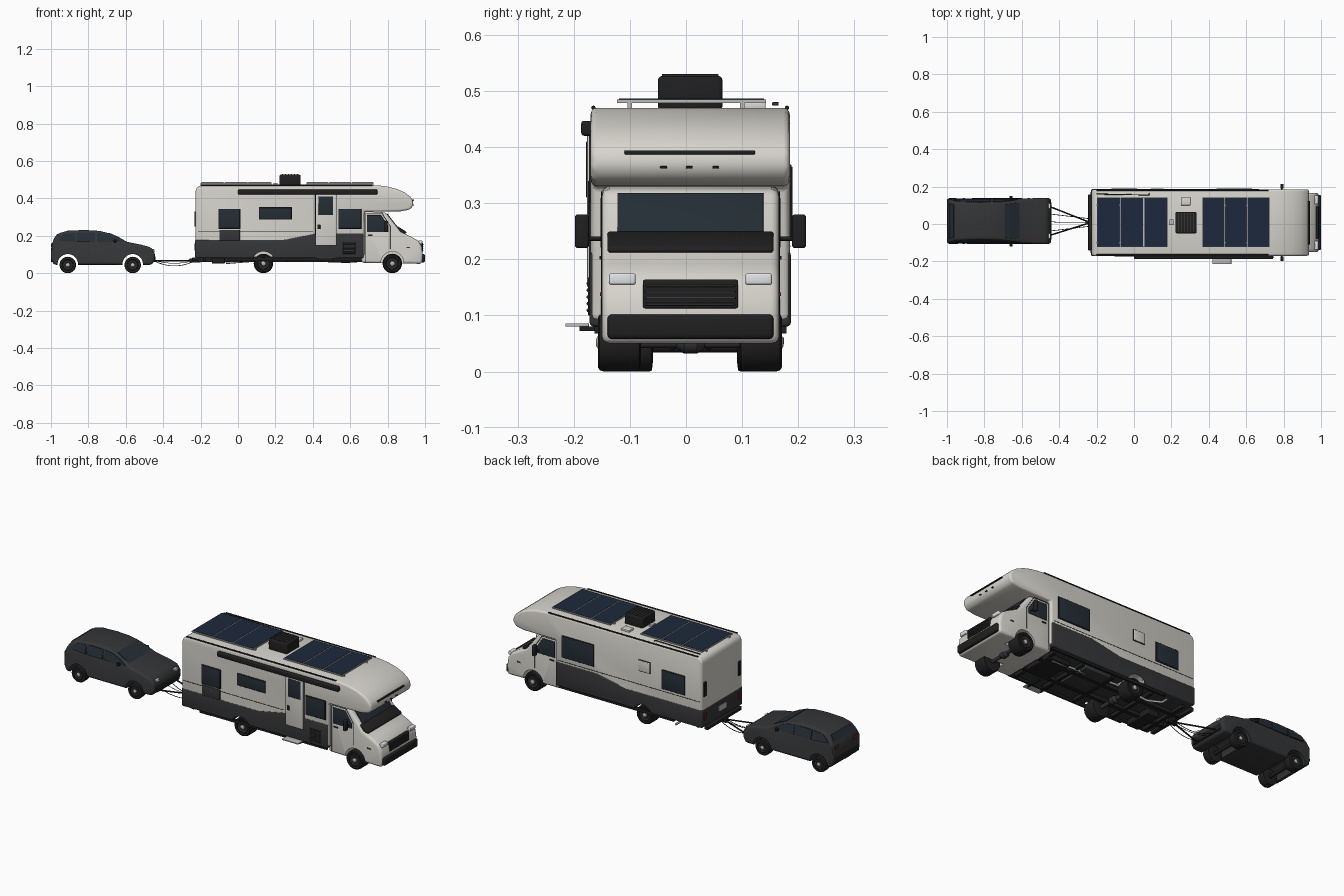
import bpy, bmesh, math
from mathutils import Vector

if "Cube" in bpy.data.objects:
    bpy.data.objects.remove(bpy.data.objects["Cube"])

def mat(name, c):
    m = bpy.data.materials.new(name)
    m.diffuse_color = (*c, 1)
    m.use_nodes = True
    m.node_tree.nodes["Principled BSDF"].inputs["Base Color"].default_value = m.diffuse_color
    return m
WHITE = mat("cream_paint", (.68, .66, .61))
DARK = mat("charcoal", (.035, .036, .038))
BLACK = mat("black_plastic", (.014, .014, .014))
GLASS = mat("tinted_glass", (.018, .027, .036))
SOLAR = mat("solar_blue", (.012, .022, .045))
METAL = mat("bright_metal", (.5, .5, .5))
LENS = mat("lamp_lens", (.75, .77, .8))
RED = mat("red_lens", (.15, .015, .015))
CY, CAR = .008, .016          # centre lines of motorhome and car

def finish(name, bm, m, bevel=0, seg=3):
    bmesh.ops.recalc_face_normals(bm, faces=bm.faces)
    me = bpy.data.meshes.new(name)
    bm.to_mesh(me); bm.free()
    me.materials.append(m)
    o = bpy.data.objects.new(name, me)
    bpy.context.collection.objects.link(o)
    if bevel:
        b = o.modifiers.new("bevel", 'BEVEL')
        b.width, b.segments, b.limit_method, b.angle_limit = bevel, seg, 'ANGLE', math.radians(32)
    return o

def prism(name, pts, y0, y1, m, bevel=0, taper=None):
    """Extrude an x-z profile along y; taper(z) narrows it about its middle."""
    bm = bmesh.new()
    f = bm.faces.new([bm.verts.new((x, y0, z)) for x, z in pts])
    r = bmesh.ops.extrude_face_region(bm, geom=[f])
    for v in r['geom']:
        if isinstance(v, bmesh.types.BMVert):
            v.co.y = y1
    if taper:
        c = (y0 + y1) / 2
        for v in bm.verts:
            v.co.y = c + (v.co.y - c) * taper(v.co.z)
    return finish(name, bm, m, bevel)

def box(name, x0, x1, y0, y1, z0, z1, m, bevel=0):
    return prism(name, [(x0, z0), (x1, z0), (x1, z1), (x0, z1)], y0, y1, m, bevel)

def lathe(name, prof, c, m, n=36):
    """Spin (radius, y) points about a y axis through c."""
    bm = bmesh.new()
    rings = [[bm.verts.new((c[0] + r * math.cos(2 * math.pi * i / n), c[1] + y,
              c[2] + r * math.sin(2 * math.pi * i / n))) for i in range(n)] for r, y in prof]
    for a, b in zip(rings, rings[1:]):
        for i in range(n):
            bm.faces.new((a[i], a[(i + 1) % n], b[(i + 1) % n], b[i]))
    bm.faces.new(rings[0]); bm.faces.new(rings[-1])
    return finish(name, bm, m)

def tube(name, pts, r, m):
    cu = bpy.data.curves.new(name, 'CURVE')
    cu.dimensions, cu.bevel_depth, cu.bevel_resolution, cu.use_fill_caps = '3D', r, 2, True
    s = cu.splines.new('POLY')
    s.points.add(len(pts) - 1)
    for p, q in zip(s.points, pts):
        p.co = (*q, 1)
    cu.materials.append(m)
    o = bpy.data.objects.new(name, cu)
    bpy.context.collection.objects.link(o)

def wheel(name, x, yo, yi, r):
    """Wheel from outer face yo to inner face yi."""
    s, w = (1 if yi > yo else -1), abs(yi - yo)
    lathe(name + "_tire", [(r * q, s * t * w) for q, t in
          [(.62, .08), (.66, .02), (.85, 0), (.95, .04), (1, .14), (1, .86), (.95, .96), (.6, 1)]], (x, yo, r), BLACK)
    lathe(name + "_rim", [(r * .62, s * .1 * w), (r * .56, s * .05 * w), (r * .3, s * .12 * w)], (x, yo, r), DARK)
    lathe(name + "_hub", [(r * .24, s * .14 * w), (r * .22, 0), (r * .12, -s * .003)], (x, yo, r), METAL, 16)

cutters = []
def arch(targets, x, y0, y1, z, r):
    c = lathe("arch_cutter", [(r, 0), (r, y1 - y0)], (x, y0, z), BLACK, 40)
    c.hide_render = True
    cutters.append(c)
    for o in targets:
        b = o.modifiers.new("arch", 'BOOLEAN')
        b.object, b.operation, b.solver = c, 'DIFFERENCE', 'EXACT'

# ---- motorhome shell, skirt and cab
Y0, Y1 = -.17, .185
body = prism("coach_body", [(-.227, .09), (.675, .09), (.675, .33), (.87, .331), (.92, .34), (.937, .362),
    (.935, .39), (.92, .41), (.89, .432), (.85, .45), (.8, .463), (.745, .47), (-.19, .47), (-.215, .464), (-.227, .445)],
    Y0, Y1, WHITE, .014)
skirt = prism("lower_skirt", [(-.229, .08), (.672, .08), (.672, .215), (.42, .215), (.24, .18), (-.229, .18)],
    Y0 - .002, Y1 + .002, DARK, .008)
cab = prism("cab_body", [(.66, .055), (.985, .05), (.988, .1), (.982, .145), (.965, .172), (.93, .193), (.87, .222),
    (.79, .325), (.66, .332)], CY - .158, CY + .158, WHITE, .014)
for x, t in ((.136, [body, skirt]), (.825, [cab])):
    arch(t, x, -.25, -.07, .055, .061)
    arch(t, x, .086, .25, .055, .061)
wheel_y = ((-.157, -.08), (.171, .095))
for i, (a, b) in enumerate(wheel_y):
    wheel(f"front_wheel_{i}", .825, a, b, .052)
    wheel(f"rear_wheel_{i}", .136, a, b, .052)

# ---- cab details
def cab_slab(name, a, b, y0, y1, t, m):
    n = Vector((a[1] - b[1], b[0] - a[0])).normalized() * t
    prism(name, [(a[0] - n.x, a[1] - n.y), (b[0] - n.x, b[1] - n.y), (b[0] + n.x, b[1] + n.y), (a[0] + n.x, a[1] + n.y)],
          CY + y0, CY + y1, m, .001)
cab_slab("windshield", (.796, .317), (.862, .232), -.13, .13, .003, GLASS)
prism("hood_deflector", [(.84, .25), (.855, .25), (.9, .222), (.9, .212), (.86, .212)], CY - .148, CY + .148, BLACK, .005)
box("front_bumper", .965, 1, CY - .148, CY + .148, .058, .102, BLACK, .008)
box("grille", .972, .988, CY - .085, CY + .085, .112, .164, BLACK, .004)
for k in range(4):
    box(f"grille_bar_{k}", .985, .991, CY - .08, CY + .08, .118 + k * .011, .122 + k * .011, DARK, .001)
prism("cab_side_window", [(.69, .22), (.69, .31), (.765, .31), (.805, .25), (.805, .22)], CY - .16, CY + .16, GLASS, .001)
for s in (-1, 1):
    def at(a, b):
        return sorted((CY + s * a, CY + s * b))
    box("headlight", .965, .986, *at(.098, .145), .155, .175, LENS, .004)
    side = at(.157, .1595)
    for k, (p, q) in enumerate((((.681, .06), (.681, .32)), ((.681, .32), (.77, .32)), ((.77, .32), (.815, .25)),
                               ((.815, .25), (.815, .13)))):
        tube(f"cab_door_seam_{k}", [(p[0], CY + s * .158, p[1]), (q[0], CY + s * .158, q[1])], .0015, BLACK)
    box("cab_door_handle", .695, .72, *at(.158, .162), .2, .206, BLACK)
    box("side_mirror", .782, .8, *at(.181, .206), .22, .28, BLACK, .005)
    tube("mirror_arm", [(.79, CY + s * .15, .237), (.79, CY + s * .185, .237)], .004, BLACK)
    box("fender_marker", .9, .92, *at(.157, .161), .135, .141, RED)

# ---- overcab lights
box("overcab_light_bar", .925, .94, -.11, .123, .387, .394, BLACK, .002)
for k in (-.04, .006, .053):
    box("clearance_light", .93, .941, k - .006, k + .006, .362, .366, BLACK, .001)

# ---- coach sides
def panel(name, s, x0, x1, z0, z1, m, t=.004):
    y = (Y0, Y1)[s]
    box(name, x0, x1, *((y - t, y + .01) if s == 0 else (y - .01, y + t)), z0, z1, m, min(.002, t / 2))
def window(name, s, *r):
    panel(name + "_frame", s, r[0] - .004, r[1] + .004, r[2] - .004, r[3] + .004, BLACK, .003)
    panel(name + "_glass", s, *r, GLASS, .005)
window("rear_window", 0, -.1, .01, .24, .34)
window("middle_window", 0, .117, .285, .29, .35)
window("front_window", 0, .54, .655, .24, .34)
panel("entry_door_seam", 0, .413, .527, .147, .433, BLACK, .003)
panel("entry_door", 0, .416, .524, .15, .43, WHITE, .006)
panel("door_window", 0, .431, .509, .31, .41, GLASS, .008)
panel("door_handle", 0, .425, .44, .235, .26, BLACK, .01)
panel("storage_hatch", 0, -.1, .01, .175, .232, DARK, .005)
panel("vent_frame", 0, .562, .632, .1, .168, BLACK, .005)
for k in range(5):
    panel(f"vent_louver_{k}", 0, .567, .627, .106 + k * .012, .112 + k * .012, DARK, .007)
window("far_front_window", 1, .44, .63, .25, .365)
window("far_rear_window", 1, -.12, .015, .24, .34)
panel("service_hatch_seam", 1, .088, .162, .298, .362, BLACK, .003)
panel("service_hatch", 1, .091, .159, .301, .359, WHITE, .005)
for s in (0, 1):
    panel("pinstripe", s, -.215, .4 if s == 0 else .66, .222, .225, BLACK, .001)
    yr = (Y0 + .005, Y1 - .005)[s]
    tube("roof_gutter", [(-.2, yr, .47), (.72, yr, .47)], .004, BLACK)
box("awning_case", 0, .745, -.187, -.16, .42, .447, BLACK, .006)
box("entry_step", .42, .52, -.215, -.173, .08, .086, METAL, .001)
for x in (.43, .51):
    box("step_arm", x - .004, x + .004, -.19, -.1, .072, .08, BLACK)

# ---- rear end
for s in (-1, 1):
    y = CY + s * .152
    box("tail_lamp", -.233, -.22, y - .012, y + .012, .25, .33, BLACK, .003)
    box("tail_reflector", -.233, -.22, y - .01, y + .01, .12, .16, RED, .002)
box("plate_panel", -.232, -.22, CY - .035, CY + .035, .12, .15, METAL, .001)
box("rear_bumper", -.245, -.222, CY - .15, CY + .15, .064, .085, BLACK, .004)

# ---- roof equipment
for g, (a, b) in enumerate(((-.2, .18), (.365, .725))):
    w = (b - a) / 3
    for k in range(3):
        x = a + k * w
        box(f"solar_frame_{g}{k}", x + .001, x + w - .001, -.123, .143, .479, .485, METAL)
        box(f"solar_cells_{g}{k}", x + .004, x + w - .004, -.119, .139, .482, .4865, SOLAR)
    for y in (-.1, .1):
        box("solar_rail", a, b, y - .004, y + .004, .465, .481, METAL)
box("air_conditioner", .222, .335, -.05, .065, .465, .527, BLACK, .008)
for k in range(6):
    box(f"air_fin_{k}", .235 + k * .016, .241 + k * .016, -.043, .058, .52, .53, DARK, .001)
box("roof_vent", .25, .302, .1, .142, .465, .48, WHITE, .003)
box("cable_box", .19, .212, -.005, .025, .465, .482, METAL, .002)
tube("roof_antenna", [(-.2, .16, .477), (.08, .155, .477), (.08, .165, .477)], .003, DARK)

# ---- chassis
for y in (CY - .06, CY + .06):
    box("chassis_rail", -.22, .96, y - .01, y + .01, .06, .085, BLACK)
for x in (-.18, .02, .26, .45, .63):
    box("cross_member", x - .008, x + .008, -.14, .155, .062, .085, BLACK)
for i, x in enumerate((.136, .825)):
    lathe(f"axle_{i}", [(.01, 0), (.01, .25)], (x, CY - .125, .052), DARK, 16)
    lathe(f"differential_{i}", [(.01, -.025), (.02, -.012), (.02, .012), (.01, .025)], (x, CY, .052), DARK, 16)
box("waste_tank", -.14, -.07, -.14, .02, .052, .085, BLACK, .004)
box("water_tank", .27, .43, -.04, .15, .062, .085, DARK, .004)
box("fuel_tank", .5, .64, -.05, .12, .058, .085, BLACK, .006)
for s in (-1, 1):
    y = CY + s * .165
    box("side_rail", -.05, .66, y - .006, y + .006, .068, .085, BLACK) if s else None
tube("exhaust_pipe", [(.6, .1, .06), (.2, .1, .075), (.0, .1, .06), (-.06, .14, .055), (-.06, .175, .055)], .006, METAL)

# ---- towed car
def tp(z):
    return 1 - max(0, z - .15) * 2.4
H = .122
car = prism("car_body", [(-.985, .045), (-.46, .045), (-.443, .075), (-.445, .11), (-.465, .138), (-.52, .153), (-.59, .167),
    (-.64, .192), (-.69, .214), (-.74, .226), (-.82, .231), (-.91, .227), (-.96, .213), (-.985, .18), (-.998, .15), (-1, .08)],
    CAR - H, CAR + H, DARK, .012, tp)
for i, x in enumerate((-.91, -.563)):
    arch([car], x, CAR - .2, CAR + .2, .047, .055)
    wheel(f"car_wheel_{i}_near", x, CAR - .119, CAR - .075, .044)
    wheel(f"car_wheel_{i}_far", x, CAR + .119, CAR + .075, .044)
    lathe(f"car_axle_{i}", [(.01, 0), (.01, .17)], (x, CAR - .085, .044), BLACK, 12)
G = H + .0015
for k, p in enumerate(([(-.62, .168), (-.66, .193), (-.71, .212), (-.755, .216), (-.755, .168)],
                       [(-.765, .168), (-.765, .217), (-.86, .217), (-.86, .168)],
                       [(-.87, .168), (-.87, .216), (-.93, .21), (-.965, .175)])):
    prism(f"car_side_window_{k}", p, CAR - G, CAR + G, GLASS, 0, tp)
prism("car_windshield", [(-.595, .168), (-.64, .1945), (-.69, .2165), (-.69, .205), (-.6, .162)], CAR - .105, CAR + .105, GLASS, 0, tp)
prism("car_rear_window", [(-.966, .21), (-.988, .18), (-.975, .178), (-.955, .205)], CAR - .1, CAR + .1, GLASS, 0, tp)
box("car_front_bumper", -.46, -.44, CAR - .1, CAR + .1, .06, .09, BLACK, .004)
box("car_rear_bumper", -1, -.98, CAR - .11, CAR + .11, .06, .1, BLACK, .004)
for s in (-1, 1):
    y = CAR + s * .08
    box("car_headlight", -.47, -.446, y - .014, y + .014, .114, .128, LENS, .003)
    box("car_tail_lamp", -1, -.985, y - .015, y + .02, .14, .158, RED, .003)
    y = CAR + s * .126
    box("car_mirror", -.665, -.65, y - .01, y + .008, .165, .18, BLACK, .003)

# ---- tow frame, safety chains and cable
box("hitch_receiver", -.26, -.2, CY - .012, CY + .012, .056, .078, BLACK, .002)
for s in (-1, 1):
    tube("tow_arm", [(-.25, CY + s * .006, .068), (-.445, CAR + s * .075, .066)], .004, BLACK)
    tube("safety_chain", [(-.235 - .21 * t / 10, CY + s * (.02 + .025 * t / 10), .064 - .1 * t / 10 * (1 - t / 10))
                          for t in range(11)], .0018, DARK)
tube("brake_cable", [(-.235 - .21 * t / 10, CY + .003 * t / 10, .068 - .06 * t / 10 * (1 - t / 10)) for t in range(11)], .0014, BLACK)

# ---- bake modifiers, smooth shading, drop cutters
dg = bpy.context.evaluated_depsgraph_get()
dg.update()
for o in [o for o in bpy.data.objects if o.type == 'MESH' and o not in cutters]:
    if o.modifiers:
        me = bpy.data.meshes.new_from_object(o.evaluated_get(dg))
        o.modifiers.clear()
        o.data = me
    o.data.shade_smooth()
    o.data.set_sharp_from_angle(angle=math.radians(35))
for c in cutters:
    bpy.data.objects.remove(c)
